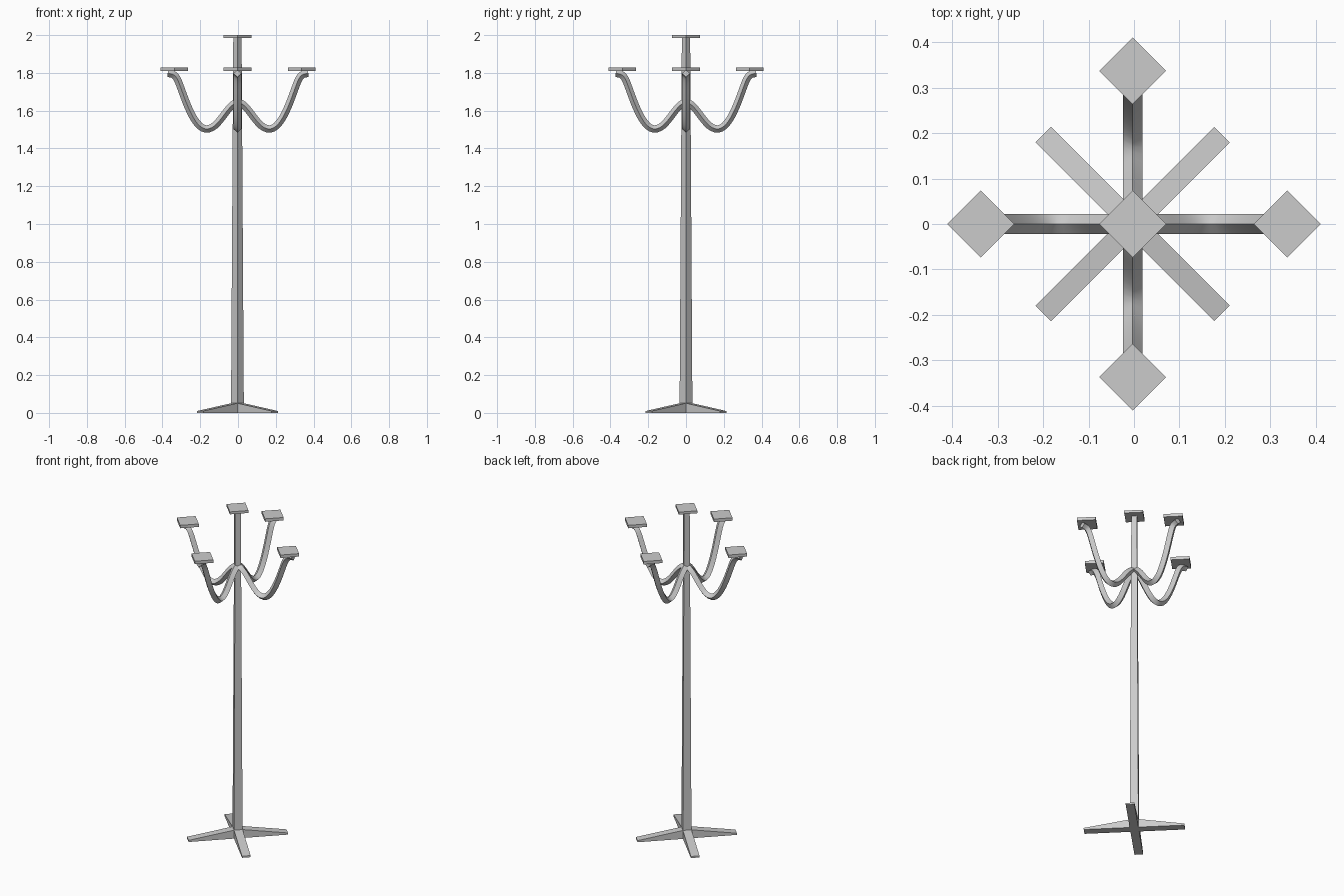
import bpy, bmesh, math
from mathutils import Vector, Matrix
from mathutils.geometry import interpolate_bezier

if "Cube" in bpy.data.objects:
    bpy.data.objects.remove(bpy.data.objects["Cube"])

CX = -0.003      # stem axis sits a hair left of the bounding-box centre
REACH = 0.337    # distance from stem to outer plates


def finish(name, bm, loc=(0, 0, 0), rot=0.0, smooth=False):
    bmesh.ops.recalc_face_normals(bm, faces=bm.faces)
    me = bpy.data.meshes.new(name)
    bm.to_mesh(me)
    bm.free()
    if smooth:
        me.polygons.foreach_set("use_smooth", [True] * len(me.polygons))
        me.set_sharp_from_angle(angle=math.radians(40))
    ob = bpy.data.objects.new(name, me)
    ob.location = loc
    ob.rotation_euler.z = rot
    bpy.context.collection.objects.link(ob)
    return ob


def loft(rings):
    """Skin four-cornered rings and cap both ends."""
    bm = bmesh.new()
    rows = [[bm.verts.new(p) for p in ring] for ring in rings]
    for a, b in zip(rows, rows[1:]):
        for i in range(4):
            j = (i + 1) % 4
            bm.faces.new((a[i], a[j], b[j], b[i]))
    bm.faces.new(rows[0])
    bm.faces.new(rows[-1])
    return bm


def diamond(r, z):
    return [(r, 0, z), (0, r, z), (-r, 0, z), (0, -r, z)]


def plate(name, x, y, z0, z1):
    finish(name, loft([diamond(0.0735, z0), diamond(0.0735, z1)]), (x, y, 0))


# Crossed foot beams: low gabled profile given a constant width
for k, name in enumerate(("foot_beam_a", "foot_beam_b")):
    L, w = 0.278, 0.024
    profile = [(-L, 0), (L, 0), (L, 0.01), (0, 0.055), (-L, 0.01)]
    bm = bmesh.new()
    face = bm.faces.new([bm.verts.new((x, -w, z)) for x, z in profile])
    ext = bmesh.ops.extrude_face_region(bm, geom=[face])
    bmesh.ops.translate(bm, vec=(0, 2 * w, 0),
                        verts=[v for v in ext["geom"] if isinstance(v, bmesh.types.BMVert)])
    finish(name, bm, (CX, 0, 0), math.radians(45 + 90 * k))

# Tapered stem, diamond section
finish("stem", loft([diamond(0.034, 0.02), diamond(0.022, 1.988)]), (CX, 0, 0))
plate("centre_plate", CX, 0, 1.985, 2.0)

# Arm centreline in (radius, z): anchor plus in/out handles
knots = [((0, 1.645), (0, 1.645), (0.06, 1.635)),
         ((0.10, 1.498), (0.17, 1.503), (0.235, 1.508)),
         ((0.285, 1.675), (0.308, 1.735), (0.327, 1.785)),
         ((0.335, 1.795), (0.372, 1.797), (0.372, 1.797))]
path = []
for k0, k1 in zip(knots, knots[1:]):
    pts = interpolate_bezier(*(Vector(p) for p in (k0[1], k0[2], k1[0], k1[1])), 13)
    path += pts if not path else pts[1:]


def arm_mesh(r=0.0215):
    rings = []
    for i, p in enumerate(path):
        t = (path[min(i + 1, len(path) - 1)] - path[max(i - 1, 0)]).normalized()
        n = Vector((-t.y, t.x)) * r * 0.9
        rings.append([(p.x + n.x, 0, p.y + n.y), (p.x, r, p.y),
                      (p.x - n.x, 0, p.y - n.y), (p.x, -r, p.y)])
    return loft(rings)


# Four arms, each carrying a plate
for k, side in enumerate(("right", "back", "left", "front")):
    a = k * math.pi / 2
    off = CX if k % 2 else 0
    finish(side + "_arm", arm_mesh(), (off, 0, 0), a, smooth=True)
    plate(side + "_plate", off + REACH * math.cos(a), REACH * math.sin(a), 1.811, 1.829)
